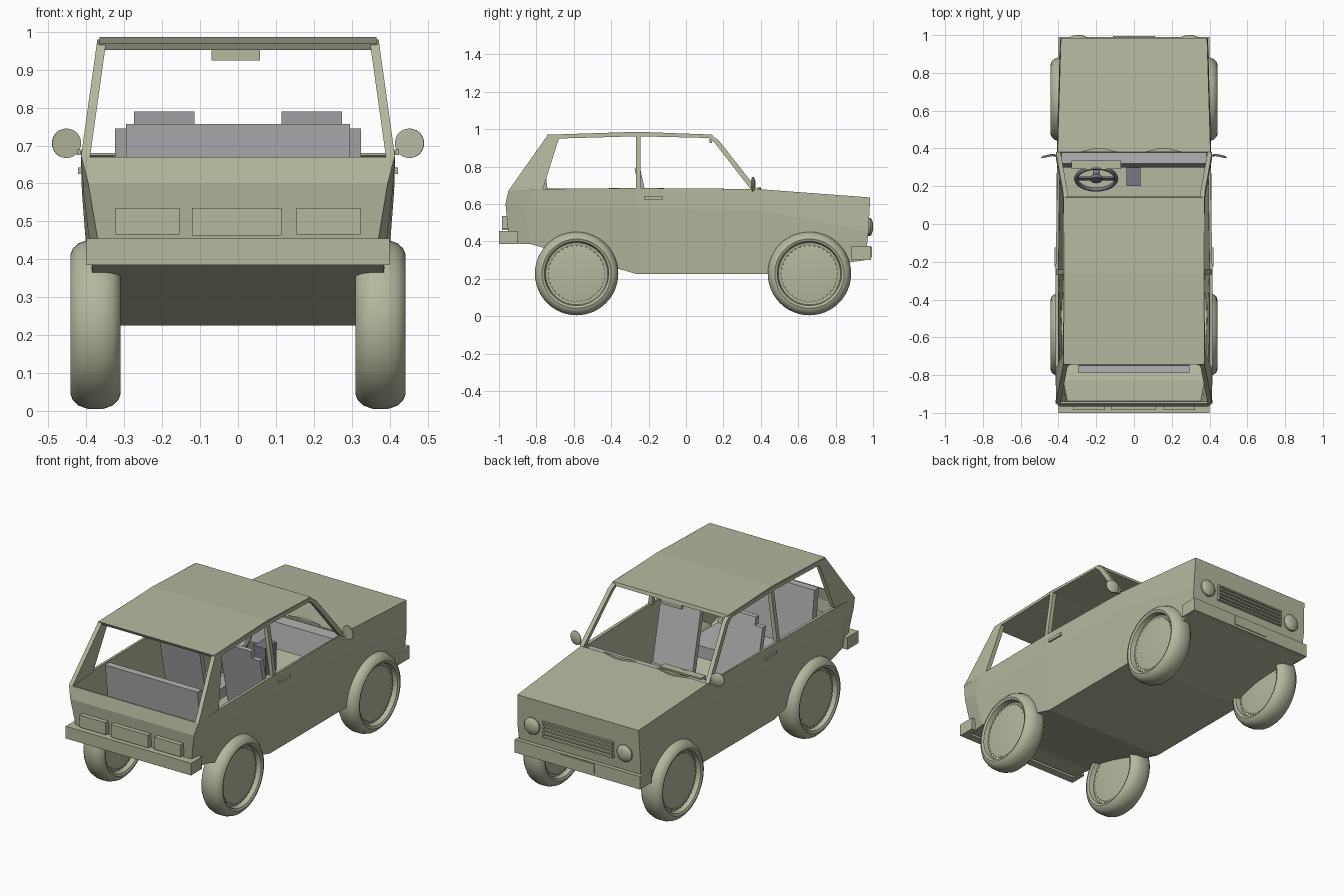
import bpy, bmesh, math
from mathutils import Vector, Matrix

if "Cube" in bpy.data.objects:
    bpy.data.objects.remove(bpy.data.objects["Cube"])


def material(name, rgb):
    m = bpy.data.materials.new(name)
    m.use_nodes = True
    m.diffuse_color = (*rgb, 1)
    m.node_tree.nodes["Principled BSDF"].inputs["Base Color"].default_value = (*rgb, 1)
    return m


OLIVE = material("olive paint", (0.46, 0.48, 0.34))
GREY = material("seat grey", (0.45, 0.45, 0.46))
SLATE = material("slate plastic", (0.19, 0.19, 0.24))


def finish(name, bm, mat, smooth=None):
    bmesh.ops.recalc_face_normals(bm, faces=bm.faces)
    mesh = bpy.data.meshes.new(name)
    bm.to_mesh(mesh)
    bm.free()
    mesh.materials.append(mat)
    ob = bpy.data.objects.new(name, mesh)
    bpy.context.collection.objects.link(ob)
    if smooth:
        bpy.ops.object.select_all(action="DESELECT")
        ob.select_set(True)
        bpy.context.view_layer.objects.active = ob
        bpy.ops.object.shade_smooth_by_angle(angle=math.radians(smooth))
    return ob


def solidify(ob, t):
    mod = ob.modifiers.new("thickness", "SOLIDIFY")
    mod.thickness, mod.offset = t, -1
    return ob


def box(name, x, y, z, mat=OLIVE, lean=0.0):
    """Box from ranges; lean shifts the top along y."""
    bm = bmesh.new()
    bmesh.ops.create_cube(bm, size=1)
    for v in bm.verts:
        up = v.co.z > 0
        v.co = [r[0] if c < 0 else r[1] for r, c in zip((x, y, z), v.co)]
        v.co.y += lean * up
    return finish(name, bm, mat)


def prism(name, outline, place, shift, mat=OLIVE):
    """Extrude a flat outline, mapped by place(), along shift."""
    bm = bmesh.new()
    face = bm.faces.new([bm.verts.new(place(a, b)) for a, b in outline])
    new = bmesh.ops.extrude_face_region(bm, geom=[face])["geom"]
    bmesh.ops.translate(bm, vec=shift, verts=[g for g in new if isinstance(g, bmesh.types.BMVert)])
    return finish(name, bm, mat)


def lathe(name, profile, matrix, mat=OLIVE, steps=40, smooth=35):
    """Turn (radius, height) points about local z."""
    bm = bmesh.new()
    vs = [bm.verts.new((r, 0, h)) for r, h in profile]
    es = [bm.edges.new(p) for p in zip(vs, vs[1:])]
    bmesh.ops.spin(bm, geom=vs + es, axis=(0, 0, 1), cent=(0, 0, 0), steps=steps, angle=math.tau)
    bmesh.ops.remove_doubles(bm, verts=bm.verts, dist=0.0001)
    bm.transform(matrix)
    return finish(name, bm, mat, smooth)


# Lower body shell: stations from tail to nose, each bottom / waist / top
stations = [
    [(.36, -.945, .39), (.395, -.965, .60), (.413, -.95, .67)],
    [(.385, -.83, .385), (.408, -.86, .58), (.415, -.80, .68)],
    [(.385, -.26, .225), (.412, -.26, .58), (.415, -.26, .685)],
    [(.385, .44, .225), (.408, .44, .56), (.405, .38, .68)],
    [(.385, .96, .30), (.392, .975, .45), (.387, .985, .635)],
]
bm = bmesh.new()
grid = [[[bm.verts.new((s * x, y, z)) for x, y, z in st] for s in (-1, 1)] for st in stations]
for a, b in zip(grid, grid[1:]):
    for side in (0, 1):
        for k in (0, 1):
            bm.faces.new((a[side][k], b[side][k], b[side][k + 1], a[side][k + 1]))
    bm.faces.new((a[0][0], a[1][0], b[1][0], b[0][0]))
for end in (grid[0], grid[-1]):
    for k in (0, 1):
        bm.faces.new((end[0][k], end[1][k], end[1][k + 1], end[0][k + 1]))
bm.faces.new((grid[-2][0][2], grid[-2][1][2], grid[-1][1][2], grid[-1][0][2]))
solidify(finish("lower_body", bm, OLIVE), 0.015)

# Window pillars and roof rails, leaning inwards with height
side_parts = {
    "rear_pillar": [(-.95, .67), (-.765, .68), (-.68, .95), (-.74, .968)],
    "middle_pillar": [(-.268, .68), (-.242, .68), (-.242, .972), (-.268, .972)],
    "windscreen_pillar": [(.345, .68), (.38, .68), (.175, .94), (.135, .968), (.12, .953), (.155, .925)],
    "roof_rail": [(-.74, .968), (-.68, .95), (-.26, .962), (.12, .953), (.135, .968), (-.26, .98)],
}
for s, label in ((1, "left"), (-1, "right")):
    for name, outline in side_parts.items():
        prism(f"{label}_{name}", outline,
              lambda y, z: (s * (.413 - (z - .68) * .14), y, z), (-s * .024, 0, 0))

# Roof
roof = [(-.745, .97), (-.26, .986), (.14, .971), (.145, .952), (-.26, .966), (-.735, .952)]
prism("roof", roof, lambda y, z: (-.366, y, z), (.732, 0, 0))

# Bumpers with wrapped ends, tail lamps, number plate
box("rear_bumper", (-.385, .385), (-1, -.955), (.385, .455))
box("front_bumper", (-.395, .395), (.955, .99), (.30, .375))
for s, label in ((1, "left"), (-1, "right")):
    xs = sorted((s * .365, s * .40))
    box(f"{label}_rear_bumper_end", xs, (-1, -.90), (.385, .455))
    box(f"{label}_front_bumper_end", xs, (.885, .99), (.30, .375))
    box(f"{label}_tail_lamp", sorted((s * .155, s * .323)), (-.985, -.945), (.465, .535))
box("rear_plate", (-.122, .115), (-.985, -.945), (.462, .535))
box("front_plate", (-.11, .11), (.985, .994), (.315, .37))

# Grille frame with horizontal bars
for i in range(5):
    z = .432 + i * .021
    box(f"grille_bar_{i}", (-.225, .225), (.96, .99), (z, z + .009))
for x in (-.225, .217):
    box("grille_end", (x, x + .008), (.96, .99), (.432, .525))

# Wheels: tyre, dished rim and toothed hub cap
half = [(.150, .030), (.166, .034), (.172, .060), (.185, .066), (.200, .060), (.214, .045), (.223, .02)]
tyre = half + [(r, -h) for r, h in reversed(half)] + [half[0]]
for y, end in ((.66, "front"), (-.585, "rear")):
    for s, label in ((1, "left"), (-1, "right")):
        m = Matrix.Translation((s * .376, y, .228)) @ Matrix.Rotation(s * math.pi / 2, 4, "Y")
        lathe(f"{end}_{label}_tyre", tyre, m, steps=48)
        bm = bmesh.new()
        for h in (1, -1):
            tip = bm.verts.new((0, 0, h * .056))
            ring = []
            for i in range(72):
                a, r = math.tau * i / 72, (.147, .162)[i % 2]
                ring.append(bm.verts.new((r * math.cos(a), r * math.sin(a), h * .04)))
            for i in range(72):
                bm.faces.new((tip, ring[i - 1], ring[i]))
        bm.transform(m)
        finish(f"{end}_{label}_hub_cap", bm, OLIVE, 40)

# Headlamps, door mirrors, door handles, wipers
for s, label in ((1, "left"), (-1, "right")):
    m = Matrix.Translation((s * .295, .965, .478)) @ Matrix.Rotation(-math.pi / 2, 4, "X")
    lathe(f"{label}_headlamp", [(.048, 0), (.048, .02), (.04, .028), (.02, .034), (0, .036)], m, steps=24)
    m = (Matrix.Translation((s * .453, .36, .706)) @ Matrix.Rotation(-s * .2, 4, "Z")
         @ Matrix.Rotation(math.pi / 2, 4, "X"))
    lathe(f"{label}_door_mirror", [(0, -.008), (.03, -.006), (.039, 0), (.039, .005), (0, .005)], m, steps=24)
    box(f"{label}_mirror_stem", sorted((s * .395, s * .425)), (.355, .365), (.675, .69))
    box(f"{label}_door_handle", sorted((s * .405, s * .422)), (-.225, -.125), (.625, .642))
    wiper = [(-.10, .382), (.10, .382), (.02, .402), (-.02, .402)]
    prism(f"{label}_wiper", wiper, lambda x, y: (x + s * .17 - .015, y, .677), (0, 0, .012))

# Seats: thin reclined backs, low cushions, head rests
box("rear_seat_back", (-.295, .295), (-.74, -.70), (.36, .757), GREY, -.05)
box("rear_seat_cushion", (-.295, .295), (-.72, -.42), (.36, .43), GREY)
for s, label in ((1, "left"), (-1, "right")):
    xs = sorted((s * .07, s * .325))
    box(f"{label}_front_seat_back", xs, (-.18, -.15), (.36, .745), GREY, -.085)
    box(f"{label}_front_seat_cushion", xs, (-.18, .08), (.34, .40), GREY)
    box(f"{label}_head_rest", sorted((s * .115, s * .275)), (-.265, -.235), (.745, .79), GREY, -.01)

# Dashboard, console, instrument hood, steering wheel, inside mirror
box("dashboard", (-.385, .385), (.30, .375), (.52, .664), GREY, .02)
box("console", (-.04, .035), (.20, .30), (.40, .56), SLATE)
box("instrument_hood", (-.33, -.07), (.29, .335), (.60, .672))
tilt = Matrix.Translation((-.20, .24, .575)) @ Matrix.Rotation(math.radians(57), 4, "X")
rim = [(.106 + .011 * math.cos(a), .011 * math.sin(a)) for a in [math.tau * i / 8 for i in range(9)]]
lathe("steering_wheel", rim, tilt, SLATE, 32, 60)
lathe("steering_column", [(0, .012), (.03, .01), (.03, -.01), (.018, -.02), (.018, -.10), (0, -.10)],
      tilt, SLATE, 16)
spoke = box("steering_spokes", (-.10, .10), (-.012, .012), (-.005, .005), SLATE)
spoke.data.transform(tilt)
box("inside_mirror", (-.07, .058), (.125, .14), (.925, .958))
